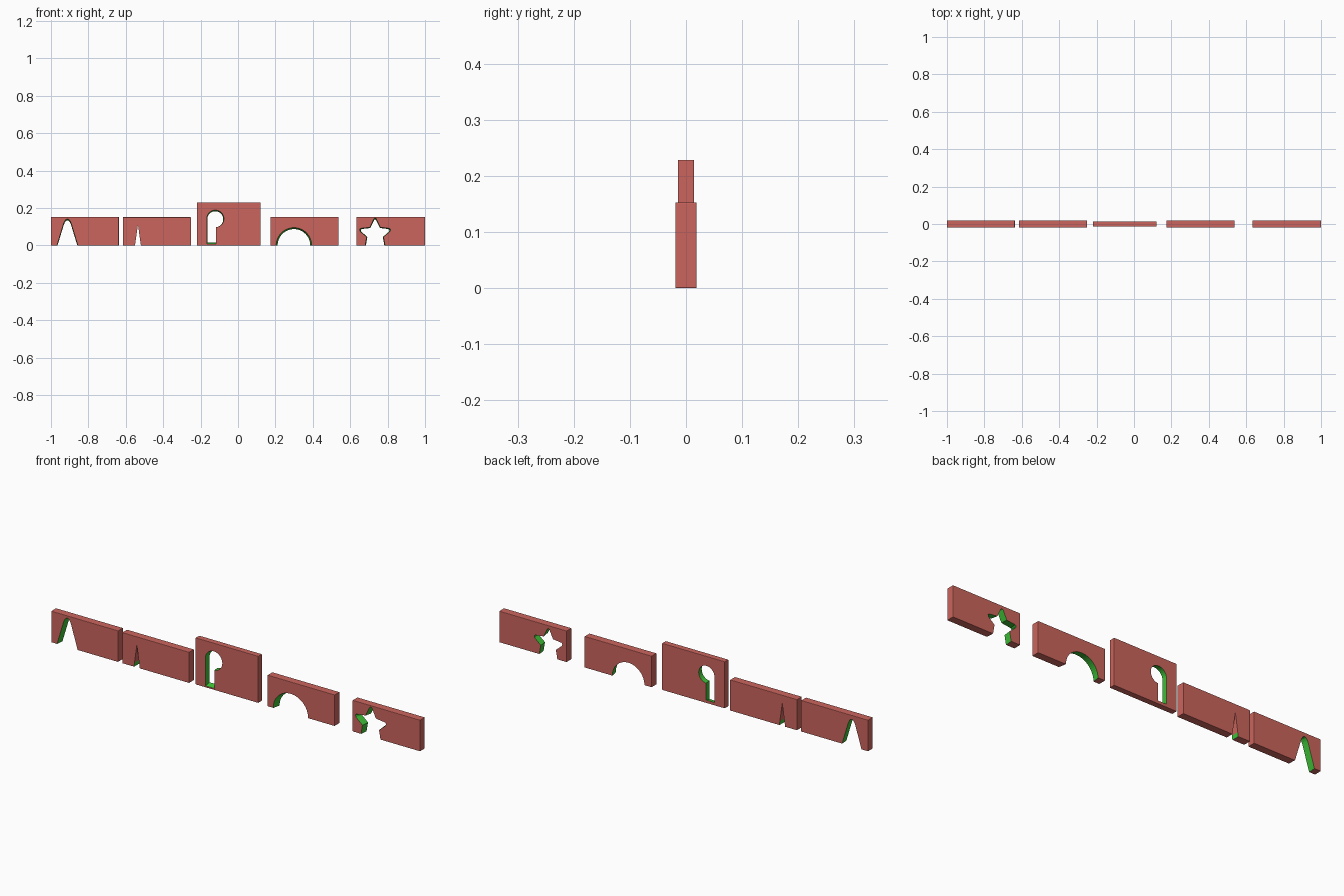
import bpy, bmesh, math

if "Cube" in bpy.data.objects:
    bpy.data.objects.remove(bpy.data.objects["Cube"])


def material(name, color):
    m = bpy.data.materials.new(name)
    m.diffuse_color = color
    m.use_nodes = True
    m.node_tree.nodes["Principled BSDF"].inputs["Base Color"].default_value = m.diffuse_color
    return m


RED = material("red_plate", (0.60, 0.13, 0.11, 1))
GREEN = material("green_cut", (0.05, 0.55, 0.04, 1))


def make_object(name, bm):
    bmesh.ops.recalc_face_normals(bm, faces=bm.faces)
    me = bpy.data.meshes.new(name)
    bm.to_mesh(me)
    bm.free()
    me.materials.append(RED)
    me.materials.append(GREEN)
    ob = bpy.data.objects.new(name, me)
    bpy.context.collection.objects.link(ob)
    return ob


def plate(name, x0, x1, height, half):
    # slab with slightly eased edges
    bm = bmesh.new()
    bmesh.ops.create_cube(bm, size=1)
    for v in bm.verts:
        v.co.x = x0 if v.co.x < 0 else x1
        v.co.y *= 2 * half
        v.co.z = 0 if v.co.z < 0 else height
    bmesh.ops.bevel(bm, geom=bm.edges[:], offset=0.002, segments=2,
                    profile=0.5, affect='EDGES')
    return make_object(name, bm)


def cutter(name, pts, centre, half, draft, green_below=1.0):
    # prism that narrows towards the back of the plate
    bm = bmesh.new()
    rings = []
    for y in (-0.04, 0.04):
        s = 1 - draft * (y + half)
        rings.append([bm.verts.new((centre[0] + (x - centre[0]) * s, y,
                                    centre[1] + (z - centre[1]) * s))
                      for x, z in pts])
    bm.faces.new(rings[0])
    bm.faces.new(rings[1])
    n = len(pts)
    for i in range(n):
        j = (i + 1) % n
        bm.faces.new((rings[0][i], rings[0][j], rings[1][j], rings[1][i]))
    for f in bm.faces:
        f.material_index = 1 if f.calc_center_median().z < green_below else 0
    ob = make_object(name, bm)
    ob.hide_render = True
    ob.hide_viewport = False
    ob.display_type = 'WIRE'
    return ob


def arc(cx, cz, r, a0, a1, n):
    return [(cx + r * math.cos(math.radians(a0 + (a1 - a0) * i / n)),
             cz + r * math.sin(math.radians(a0 + (a1 - a0) * i / n)))
            for i in range(n + 1)]


def mirrored(cx, half_pts):
    # half outline (dx, z) from bottom to top, mirrored about cx
    return ([(cx + d, z) for d, z in half_pts] +
            [(cx - d, z) for d, z in reversed(half_pts) if d > 1e-6])


H = 0.019
# tall rounded wedge
wedge = mirrored(-0.912, [(0.069, -0.04), (0.056, 0), (0.021, 0.115), (0.016, 0.128),
                          (0.009, 0.138), (0, 0.142)])
# narrow spike, green only near its foot
spike = mirrored(-0.535, [(0.02, -0.03), (0.013, 0.02), (0, 0.112)])
# keyhole with one straight side
keyhole = [(-0.166, 0.008), (-0.118, 0.008), (-0.118, 0.098)] + \
    arc(-0.121, 0.143, 0.046, -85, 180, 28)
# half round arch
arch = [(0.393, -0.03)] + arc(0.299, 0, 0.095, 0, 180, 32) + [(0.205, -0.03)]
# blunt star running out through the bottom edge
star = mirrored(0.733, [(0.060, -0.03), (0.053, 0.0), (0.045, 0.045), (0.080, 0.075),
                        (0.083, 0.085), (0.078, 0.091), (0.028, 0.097),
                        (0.006, 0.143), (0, 0.147)])

parts = [
    ("wedge", -1.0, -0.637, 0.153, H, wedge, (-0.912, 0), 1.5, 1),
    ("spike", -0.615, -0.252, 0.151, H, spike, (-0.535, 0), 0, 0.02),
    ("keyhole", -0.22, 0.12, 0.229, 0.0145, keyhole, (-0.13, 0.1), 2.5, 1),
    ("arch", 0.173, 0.537, 0.153, H, arch, (0.299, 0), 2.2, 1),
    ("star", 0.634, 1.0, 0.153, H, star, (0.733, 0.05), 2.2, 1),
]
for name, x0, x1, height, half, pts, centre, draft, green in parts:
    ob = plate(name + "_plate", x0, x1, height, half)
    mod = ob.modifiers.new("cutout", 'BOOLEAN')
    mod.operation = 'DIFFERENCE'
    mod.solver = 'EXACT'
    mod.object = cutter(name + "_cutter", pts, centre, half, draft, green)
